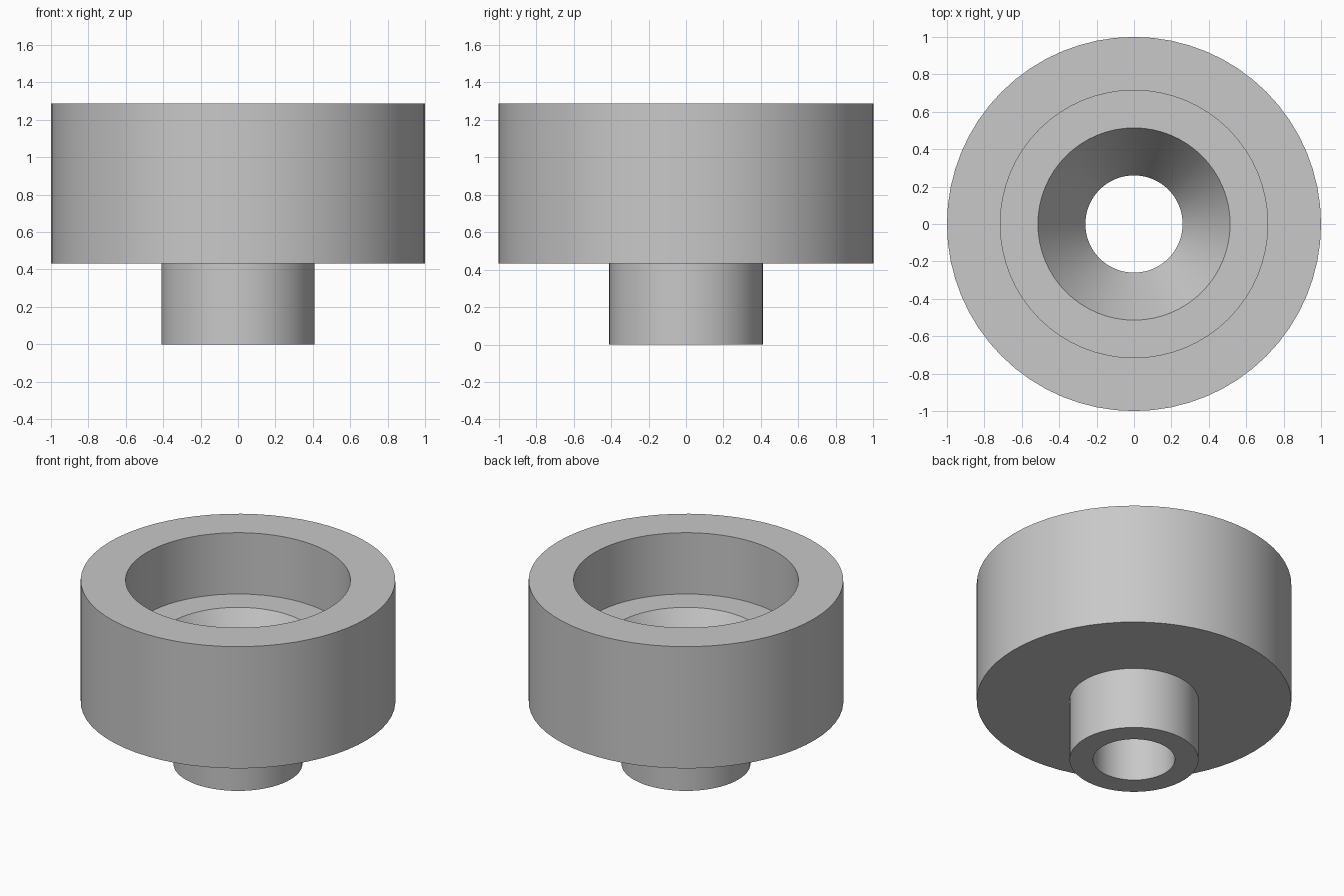
import bpy
import bmesh
import math

cube = bpy.data.objects.get("Cube")
if cube:
    bpy.data.objects.remove(cube, do_unlink=True)

SEGMENTS = 64

# Dull grey material
grey = bpy.data.materials.new("plain_grey")
grey.use_nodes = True
colour = (0.58, 0.58, 0.58, 1)
grey.diffuse_color = colour
grey.node_tree.nodes["Principled BSDF"].inputs["Base Color"].default_value = colour


def lathe(name, profile, material):
    """Revolve a closed (radius, height) profile around the z axis."""
    bm = bmesh.new()
    verts = [bm.verts.new((r, 0, z)) for r, z in profile]
    edges = [bm.edges.new((v, verts[(i + 1) % len(verts)]))
             for i, v in enumerate(verts)]
    bmesh.ops.spin(bm, geom=verts + edges, cent=(0, 0, 0), axis=(0, 0, 1),
                   angle=math.tau, steps=SEGMENTS, use_merge=False)
    bmesh.ops.remove_doubles(bm, verts=bm.verts, dist=0.0001)
    bmesh.ops.recalc_face_normals(bm, faces=bm.faces)
    mesh = bpy.data.meshes.new(name)
    bm.to_mesh(mesh)
    bm.free()
    mesh.materials.append(material)
    obj = bpy.data.objects.new(name, mesh)
    bpy.context.collection.objects.link(obj)
    bpy.ops.object.select_all(action='DESELECT')
    obj.select_set(True)
    bpy.context.view_layer.objects.active = obj
    bpy.ops.object.shade_smooth_by_angle(angle=math.radians(25))
    return obj


# Wide cup on a narrow spout, with a recess, funnel and straight bore inside
lathe("funnel_cup", [
    (0.26, 0), (0.41, 0),            # spout end
    (0.41, 0.433), (1, 0.433),       # underside of the cup
    (1, 1.287), (0.715, 1.287),      # top rim
    (0.715, 0.857), (0.514, 0.857),  # inner ledge
    (0.26, 0.433),                   # funnel meets bore
], grey)
